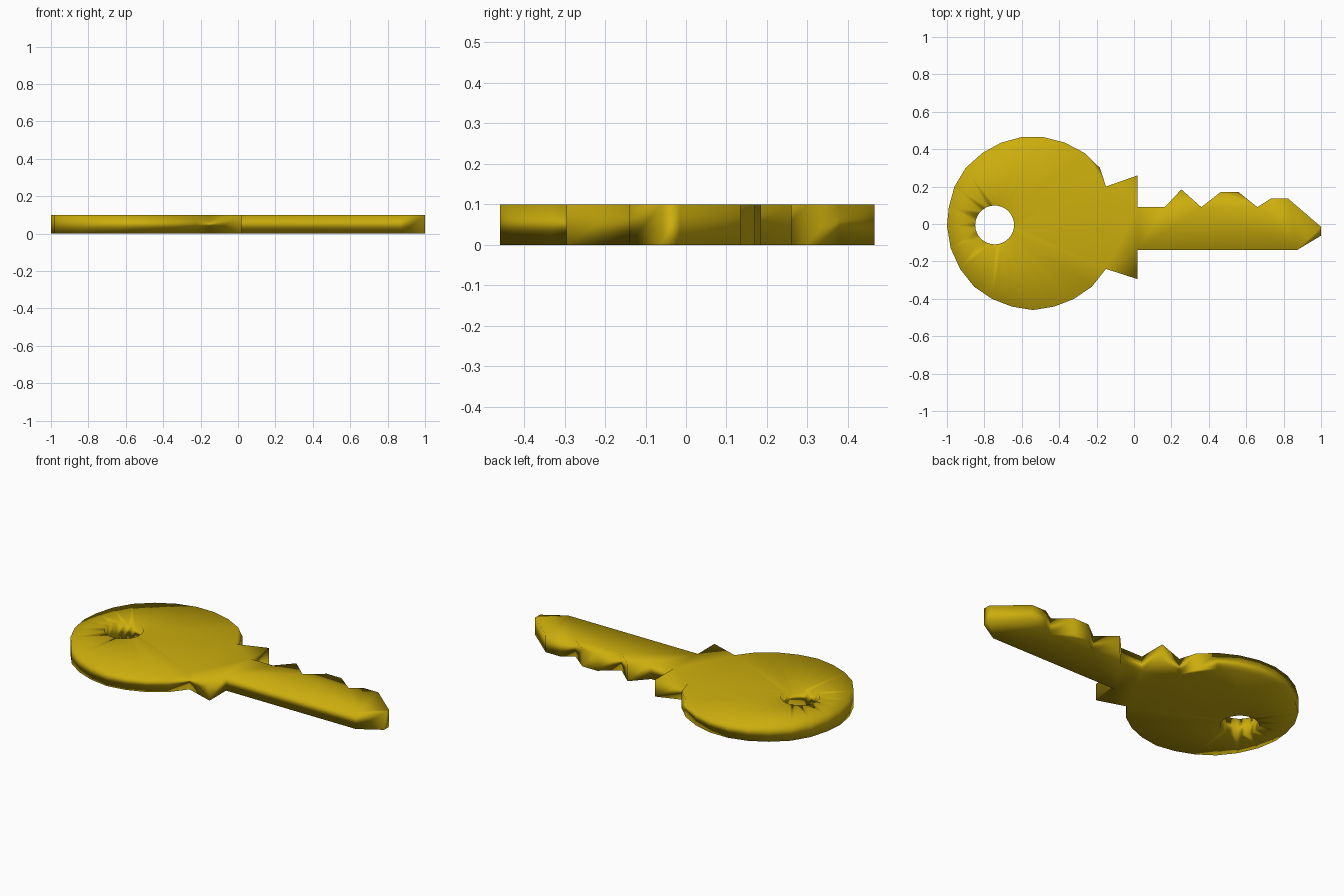
import bpy, bmesh, math

if "Cube" in bpy.data.objects:
    bpy.data.objects.remove(bpy.data.objects["Cube"])

THICK = 0.10

# Key outline, counter-clockwise
bow_low = [(-1, -0.01), (-0.98, -0.13), (-0.93, -0.24), (-0.855, -0.335), (-0.76, -0.40),
           (-0.655, -0.441), (-0.54, -0.46), (-0.425, -0.441), (-0.32, -0.40),
           (-0.225, -0.335), (-0.15, -0.24)]
collar_low = [(0.02, -0.295), (0.02, -0.14)]
blade = [(0.87, -0.14), (1, -0.062), (1, -0.015), (0.825, 0.135), (0.73, 0.135),
         (0.66, 0.09), (0.56, 0.17), (0.462, 0.17), (0.36, 0.09), (0.253, 0.185),
         (0.165, 0.09)]
collar_high = [(0.02, 0.09), (0.02, 0.26)]
bow_high = [(-0.15, 0.20), (-0.182, 0.30), (-0.265, 0.38), (-0.37, 0.435), (-0.485, 0.465),
            (-0.60, 0.465), (-0.71, 0.435), (-0.81, 0.38), (-0.90, 0.30),
            (-0.96, 0.20), (-0.99, 0.09)]
outline = bow_low + collar_low + blade + collar_high + bow_high

# Round hole for the key ring
N = 32
hole = [(-0.745 + 0.104 * math.cos(2 * math.pi * i / N),
         -0.005 + 0.104 * math.sin(2 * math.pi * i / N)) for i in range(N)]

bm = bmesh.new()


def add_loop(points):
    vs = [bm.verts.new((x, y, 0)) for x, y in points]
    return [bm.edges.new((vs[i], vs[(i + 1) % len(vs)])) for i in range(len(vs))]


# Fill the outline around the hole, then extrude to thickness
edges = add_loop(outline) + add_loop(hole)
bmesh.ops.triangle_fill(bm, edges=edges, use_beauty=True, normal=(0, 0, 1))
ext = bmesh.ops.extrude_face_region(bm, geom=bm.faces[:], use_keep_orig=True)
top = [g for g in ext["geom"] if isinstance(g, bmesh.types.BMVert)]
bmesh.ops.translate(bm, verts=top, vec=(0, 0, THICK))
bmesh.ops.recalc_face_normals(bm, faces=bm.faces[:])
for f in bm.faces:
    f.smooth = True

mesh = bpy.data.meshes.new("key")
bm.to_mesh(mesh)
bm.free()
key = bpy.data.objects.new("key", mesh)
bpy.context.collection.objects.link(key)

# Area-weighted smooth shading keeps the broad faces flat-looking
wn = key.modifiers.new("weighted_normals", 'WEIGHTED_NORMAL')
wn.mode = 'FACE_AREA'

gold = bpy.data.materials.new("gold")
gold.diffuse_color = (0.60, 0.42, 0.004, 1)
gold.use_nodes = True
gold.node_tree.nodes["Principled BSDF"].inputs["Base Color"].default_value = gold.diffuse_color
mesh.materials.append(gold)
